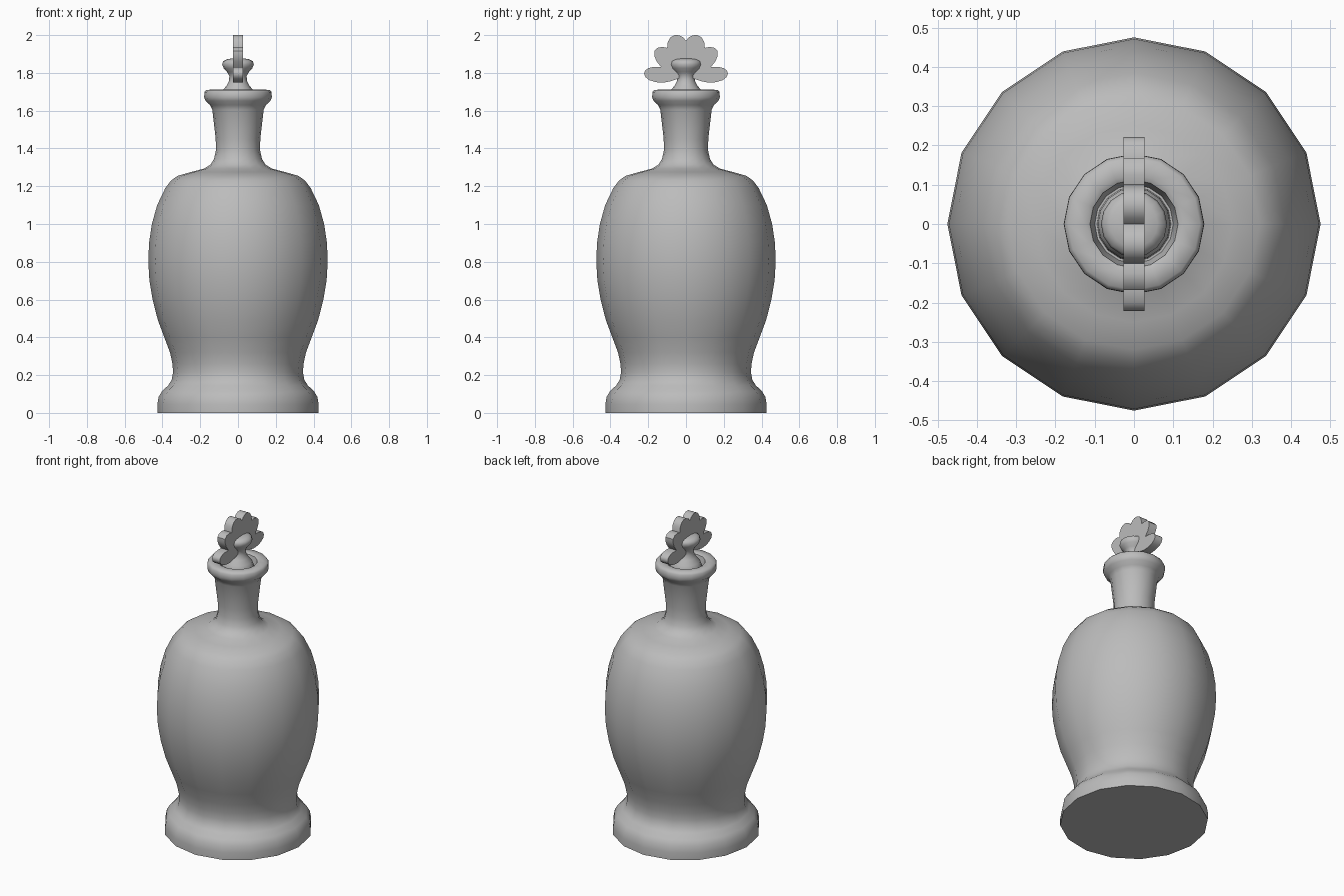
import bpy, bmesh, math

grey = bpy.data.materials.new("grey")
grey.diffuse_color = (0.5, 0.5, 0.5, 1)


def finish(name, bm, angle):
    bmesh.ops.remove_doubles(bm, verts=bm.verts, dist=1e-5)
    bmesh.ops.recalc_face_normals(bm, faces=bm.faces)
    me = bpy.data.meshes.new(name)
    bm.to_mesh(me)
    bm.free()
    me.materials.append(grey)
    ob = bpy.data.objects.new(name, me)
    bpy.context.collection.objects.link(ob)
    bpy.ops.object.select_all(action='DESELECT')
    ob.select_set(True)
    bpy.context.view_layer.objects.active = ob
    bpy.ops.object.shade_smooth_by_angle(angle=math.radians(angle))
    return ob


def lathe(name, profile, sides=16, angle=50):
    bm = bmesh.new()
    rings = [[bm.verts.new((r * math.cos(2 * math.pi * i / sides),
                            r * math.sin(2 * math.pi * i / sides), z))
              for i in range(sides)] for r, z in profile]
    for a, b in zip(rings, rings[1:]):
        for i in range(sides):
            j = (i + 1) % sides
            bm.faces.new((a[i], a[j], b[j], b[i]))
    bm.faces.new(rings[0][::-1])
    bm.faces.new(rings[-1])
    return finish(name, bm, angle)


# Bottle: foot, body, neck and lip, with a recess for the stopper
lathe("bottle", [
    (0.427, 0), (0.427, 0.045), (0.42, 0.085), (0.402, 0.115), (0.37, 0.145),
    (0.351, 0.175), (0.344, 0.215), (0.347, 0.26), (0.36, 0.32), (0.39, 0.4),
    (0.424, 0.49), (0.452, 0.6), (0.469, 0.7), (0.475, 0.8), (0.471, 0.9),
    (0.456, 1.0), (0.428, 1.1), (0.385, 1.19), (0.355, 1.23), (0.32, 1.255),
    (0.25, 1.275), (0.18, 1.293), (0.145, 1.315), (0.127, 1.345),
    (0.117, 1.39), (0.118, 1.45), (0.136, 1.605), (0.148, 1.63),
    (0.172, 1.652), (0.179, 1.67), (0.178, 1.698), (0.168, 1.71),
    (0.125, 1.712), (0.112, 1.705), (0.105, 1.67), (0.1, 1.64)])

# Stopper: flared plug with a round knob
lathe("stopper", [
    (0.095, 1.63), (0.092, 1.68), (0.08, 1.71), (0.058, 1.735), (0.047, 1.76),
    (0.046, 1.785), (0.058, 1.805), (0.076, 1.825), (0.084, 1.845),
    (0.079, 1.862), (0.06, 1.872), (0.03, 1.877)])

# Scalloped fan plate through the knob: right half outline, mirrored
half = [(0, 1.97), (0.015, 1.988), (0.035, 1.999), (0.06, 2.0), (0.082, 1.988),
        (0.096, 1.965), (0.1, 1.932), (0.125, 1.938), (0.152, 1.932),
        (0.168, 1.915), (0.168, 1.89), (0.156, 1.862), (0.133, 1.832),
        (0.17, 1.832), (0.2, 1.825), (0.217, 1.812), (0.222, 1.797),
        (0.215, 1.778), (0.195, 1.762), (0.16, 1.751), (0.12, 1.748),
        (0.08, 1.756), (0.04, 1.77)]
outline = half + [(-y, z) for y, z in half[:0:-1]]
bm = bmesh.new()
face = bm.faces.new([bm.verts.new((-0.027, y, z)) for y, z in outline])
ext = bmesh.ops.extrude_face_region(bm, geom=[face], use_keep_orig=True)
bmesh.ops.translate(bm, vec=(0.054, 0, 0),
                    verts=[v for v in ext["geom"] if isinstance(v, bmesh.types.BMVert)])
finish("fan_plate", bm, 40)
